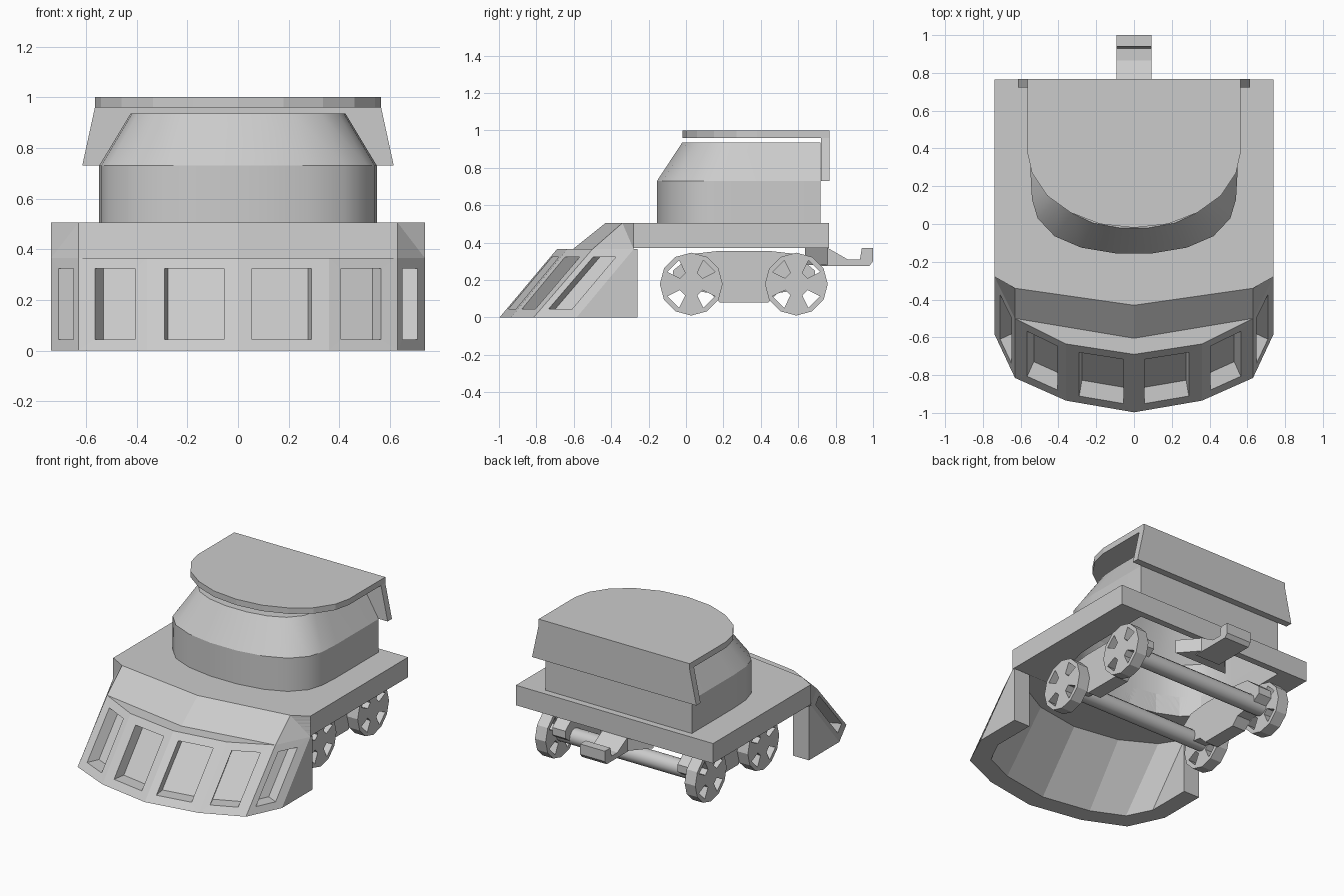
import bpy, bmesh
from math import radians, sin, cos
from mathutils import Matrix, Vector

if "Cube" in bpy.data.objects:
    bpy.data.objects.remove(bpy.data.objects["Cube"])

XY = Matrix.Identity(4)
YZ = Matrix(((0, 0, 1, 0), (1, 0, 0, 0), (0, 1, 0, 0), (0, 0, 0, 1)))  # profile in y/z, extruded on x
XZ = Matrix.Rotation(radians(90), 4, 'X')                              # profile in x/z, extruded on y


def add_object(name, mesh):
    ob = bpy.data.objects.new(name, mesh)
    bpy.context.collection.objects.link(ob)
    return ob


def plate(name, outlines, lo, hi, frame=XY):
    """Flat plate from outlines (later outlines are holes), lo..hi along the world extrusion axis."""
    cu = bpy.data.curves.new(name, 'CURVE')
    cu.dimensions, cu.fill_mode, cu.extrude = '2D', 'BOTH', (hi - lo) / 2
    for pts in outlines:
        sp = cu.splines.new('POLY')
        sp.points.add(len(pts) - 1)
        for p, co in zip(sp.points, pts):
            p.co = (co[0], co[1], 0, 1)
        sp.use_cyclic_u = True
    tmp = add_object(name + "_curve", cu)
    dg = bpy.context.evaluated_depsgraph_get()
    me = bpy.data.meshes.new_from_object(tmp.evaluated_get(dg))
    bpy.data.objects.remove(tmp)
    mid = (lo + hi) / 2 * (-1 if frame is XZ else 1)
    me.transform(frame @ Matrix.Translation((0, 0, mid)))
    bm = bmesh.new()
    bm.from_mesh(me)
    bmesh.ops.remove_doubles(bm, verts=bm.verts, dist=1e-5)
    bmesh.ops.recalc_face_normals(bm, faces=bm.faces)
    bm.to_mesh(me)
    bm.free()
    me.shade_flat()
    return add_object(name, me)


def mirrored(half):
    """Close a right-hand half outline by mirroring it in x."""
    return half + [(-x, y) for x, y in reversed(half) if abs(x) > 1e-6]


def polar(r, deg):
    return (r * cos(radians(deg)), r * sin(radians(deg)))


# Deck with the opening under the cab
cab_line = mirrored([(.548, .72), (.548, .27), (.54, .13), (.51, .03),
                     (.42, -.065), (.28, -.125), (.1, -.155)])
plate("deck", [mirrored([(.738, .765), (.738, -.28), (.63, -.34), (0, -.43)]), cab_line], .37, .505)

# Cab: straight lower wall, tapered upper wall, closed top
bm = bmesh.new()
rings = []
for z, sx, sy in ((.37, 1, 1), (.73, 1, 1), (.935, .775, .846)):
    rings.append([bm.verts.new((x * sx, .72 + (y - .72) * sy, z)) for x, y in cab_line])
n = len(cab_line)
for a, b in zip(rings, rings[1:]):
    for i in range(n):
        j = (i + 1) % n
        bm.faces.new((a[i], a[j], b[j], b[i]))
bm.faces.new(rings[-1])
bmesh.ops.recalc_face_normals(bm, faces=bm.faces)
me = bpy.data.meshes.new("cab")
bm.to_mesh(me)
bm.free()
me.shade_smooth()
me.set_sharp_from_angle(angle=radians(30))
add_object("cab", me)

# Roof and its flared back board
plate("roof", [mirrored([(.565, .768), (.565, .38), (.54, .27), (.46, .15),
                         (.335, .06), (.18, 0), (0, -.02)])], .96, 1.0)
plate("roof_back_board", [mirrored([(.615, .73), (.565, .96)])], .722, .768, XZ)

# Plow nose: right half with recessed windows, then mirrored
H = .365
bottom = [(0, -.997), (.36, -.935), (.63, -.815), (.738, -.585)]
top = [(0, -.69), (.36, -.635), (.63, -.5), (.738, -.28)]
in_bot = [(0, -.87), (.33, -.815), (.54, -.72), (.62, -.56)]
in_top = [(0, -.57), (.31, -.52), (.53, -.4), (.62, -.26)]
bm = bmesh.new()


def face(*pts):
    bm.faces.new([bm.verts.new(p) for p in pts])


def at(pts, z):
    return [Vector((x, y, z)) for x, y in pts]


B, T, IB, IT = at(bottom, 0), at(top, H), at(in_bot, 0), at(in_top, H)
windows = [(.153, .806), (.17, .76), (.18, .73)]
for i, (u0, u1) in enumerate(windows):
    def spot(u, v):
        return B[i].lerp(B[i + 1], u).lerp(T[i].lerp(T[i + 1], u), v)
    edge = B[i + 1] - B[i]
    inward = Vector((-edge.y, edge.x, 0)).normalized() * .085
    outer = [B[i], B[i + 1], T[i + 1], T[i]]
    frame = [spot(u0, .12), spot(u1, .12), spot(u1, .885), spot(u0, .885)]
    back = [p + inward for p in frame]
    for a, b in ((outer, frame), (frame, back)):
        for k in range(4):
            m = (k + 1) % 4
            face(a[k], a[m], b[m], b[k])
    face(*back)
    face(B[i], B[i + 1], IB[i + 1], IB[i])          # bottom rim
    face(IB[i], IB[i + 1], IT[i + 1], IT[i])        # inner wall
rear = [Vector((.738, -.26, 0)), Vector((.738, -.26, H)), IT[3], Vector((.62, -.26, 0))]
face(*rear)
face(B[3], rear[0], rear[1], T[3])                  # outer cheek
face(B[3], rear[0], rear[3], IB[3])
face(IB[3], rear[3], IT[3])
deck_mid, deck_edge, deck_side = (0, -.43, .505), (.63, -.34, .505), (.738, -.28, .505)
shelf = (0, -.605, H)
face(deck_mid, deck_edge, T[2], shelf)              # sloped hood
face(deck_edge, deck_side, T[3], T[2])
face(shelf, T[0], T[1], T[2])                       # narrow ledge
face(*IT, (0, -.26, H))                             # ceiling
bmesh.ops.remove_doubles(bm, verts=bm.verts, dist=1e-4)
bmesh.ops.recalc_face_normals(bm, faces=bm.faces)
me = bpy.data.meshes.new("plow_nose")
bm.to_mesh(me)
bm.free()
nose = add_object("plow_nose", me)
nose.modifiers.new("mirror", 'MIRROR').use_axis[0] = True

# Wheels with four cut-outs, axles and side frames
R, WZ = .168, .178


def wheel_lines(cy):
    lines = [[polar(R, k * 30) for k in range(12)]]
    for c in (45, 135, 225, 315):
        lines.append([polar(.068, c - 17), polar(.143, c - 18), polar(.143, c + 18), polar(.068, c + 17)])
    return [[(cy + a, WZ + b) for a, b in ln] for ln in lines]


frame_line = [(-.07, .2), (-.07, .25), (.04, .34), (.17, .355), (.45, .355), (.58, .34), (.69, .25),
              (.69, .2), (.62, .15), (.49, .13), (.44, .08), (.18, .08), (.13, .13), (0, .15)]
for side, s in (("right", 1), ("left", -1)):
    for end, cy in (("front", .028), ("rear", .59)):
        plate(f"{end}_{side}_wheel", wheel_lines(cy), *sorted((s * .52, s * .6)), YZ)
    plate(f"{side}_side_frame", [frame_line], *sorted((s * .42, s * .518)), YZ)
for end, cy in (("front", .028), ("rear", .59)):
    axle = plate(f"{end}_axle", [[(cy + polar(.055, k * 30)[0], WZ + polar(.055, k * 30)[1])
                                  for k in range(12)]], -.53, .53, YZ)
    axle.data.shade_smooth()
    axle.data.set_sharp_from_angle(angle=radians(40))

# Rear coupling hook and its tapered mount
plate("coupling_hook", [[(.7, .275), (.98, .275), (1, .3), (1, .37), (.94, .37), (.93, .31),
                         (.865, .31), (.76, .37), (.7, .37)]], -.093, .093, YZ)
plate("coupling_mount", [mirrored([(.2, .635), (.093, .757)])], .28, .37)
